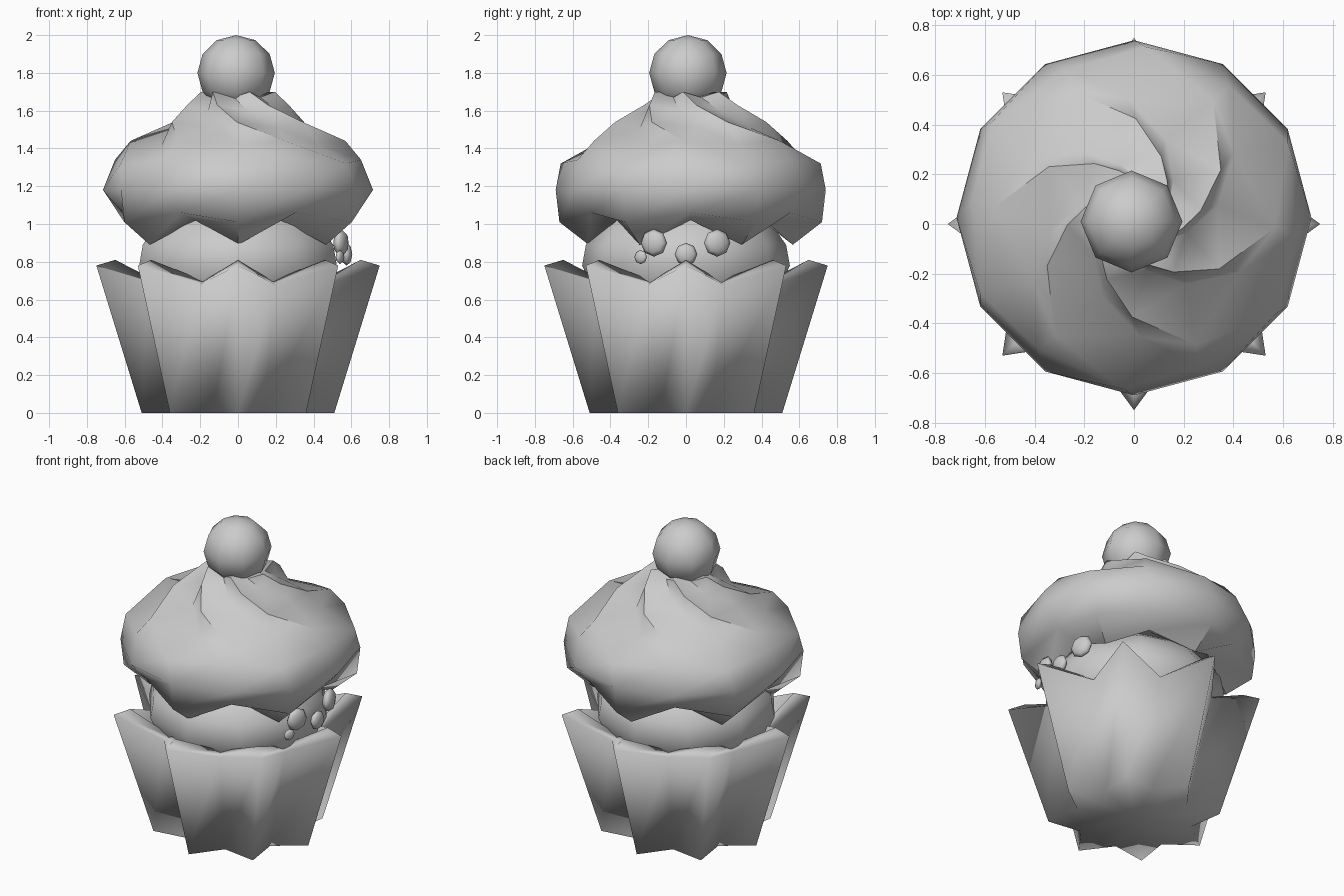
import bpy
from math import sin, cos, radians, pi

if "Cube" in bpy.data.objects:
    bpy.data.objects.remove(bpy.data.objects["Cube"])


def finish(obj, angle):
    bpy.ops.object.select_all(action='DESELECT')
    obj.select_set(True)
    bpy.context.view_layer.objects.active = obj
    bpy.ops.object.shade_smooth_by_angle(angle=radians(angle))


def lobed(name, lobes, rings, offset=0.0, centre=(0, 0), angle=60):
    """Skin rings that alternate between ridge and valley.
    ring = (ridge r, ridge z, valley r, valley z, ridge twist, valley twist)"""
    n = lobes * 2
    verts, faces = [], []
    for rr, rz, vr, vz, rt, vt in rings:
        for i in range(n):
            r, z, t = (rr, rz, rt) if i % 2 == 0 else (vr, vz, vt)
            a = 2 * pi * i / n + radians(offset + t)
            verts.append((centre[0] + r * cos(a), centre[1] + r * sin(a), z))
    for k in range(len(rings) - 1):
        for i in range(n):
            j = (i + 1) % n
            faces.append((k*n + i, k*n + j, (k+1)*n + j, (k+1)*n + i))
    # end caps
    for k, flip in ((0, True), (len(rings) - 1, False)):
        z = sum(v[2] for v in verts[k*n:(k+1)*n]) / n
        verts.append((centre[0], centre[1], z))
        c = len(verts) - 1
        for i in range(n):
            j = (i + 1) % n
            faces.append((c, k*n + j, k*n + i) if flip else (c, k*n + i, k*n + j))
    mesh = bpy.data.meshes.new(name)
    mesh.from_pydata(verts, [], faces)
    obj = bpy.data.objects.new(name, mesh)
    bpy.context.collection.objects.link(obj)
    finish(obj, angle)
    return obj


def ball(name, loc, scale, rings=6, rot=(0, 0, 0)):
    bpy.ops.mesh.primitive_uv_sphere_add(segments=8, ring_count=rings, radius=1,
                                         location=loc, rotation=rot)
    obj = bpy.context.object
    obj.name = name
    obj.scale = scale
    finish(obj, 75)
    return obj


# pleated wrapper with pointed, thick rim
lobed("wrapper", 8, [
    (0.51, 0.0, 0.355, 0.0, 0, 0),
    (0.75, 0.78, 0.52, 0.68, 0, 0),
    (0.65, 0.81, 0.47, 0.70, 0, 0),
    (0.55, 0.55, 0.42, 0.50, 0, 0),
], angle=120)

# cake dome
lobed("cake", 5, [(r, z, r, z, 0, 0) for r, z in
      ((0.40, 0.5), (0.50, 0.67), (0.55, 0.78), (0.53, 0.89), (0.46, 0.99), (0.36, 1.06))],
      offset=90)

# frosting: scalloped skirt twisting into a six-armed swirl with stepped arms
lobed("frosting", 6, [
    (0.40, 1.02, 0.40, 1.04, 0, 0),
    (0.54, 0.89, 0.45, 1.02, 0, 0),
    (0.695, 1.01, 0.61, 1.06, 0, 0),
    (0.715, 1.18, 0.715, 1.18, 0, 0),
    (0.69, 1.32, 0.655, 1.34, -4, -6),
    (0.57, 1.44, 0.48, 1.42, -34, -27),
    (0.40, 1.54, 0.34, 1.51, -61, -52),
    (0.27, 1.63, 0.22, 1.60, -84, -76),
    (0.20, 1.70, 0.15, 1.67, -102, -98),
], offset=30, centre=(0, 0.025), angle=50)

# cherry
ball("cherry", (-0.01, 0.01, 1.80), (0.205, 0.205, 0.20))

# flattened candy dots on the right side
for i, (x, y, z, r) in enumerate(((0.545, -0.17, 0.90, 0.073), (0.545, 0.165, 0.90, 0.073),
                                  (0.575, 0.0, 0.84, 0.06), (0.54, -0.24, 0.825, 0.037))):
    ball(f"candy_dot_{i + 1}", (x, y, z), (r, r, r * 0.5), 4, (0, pi / 2, y / 0.55))
